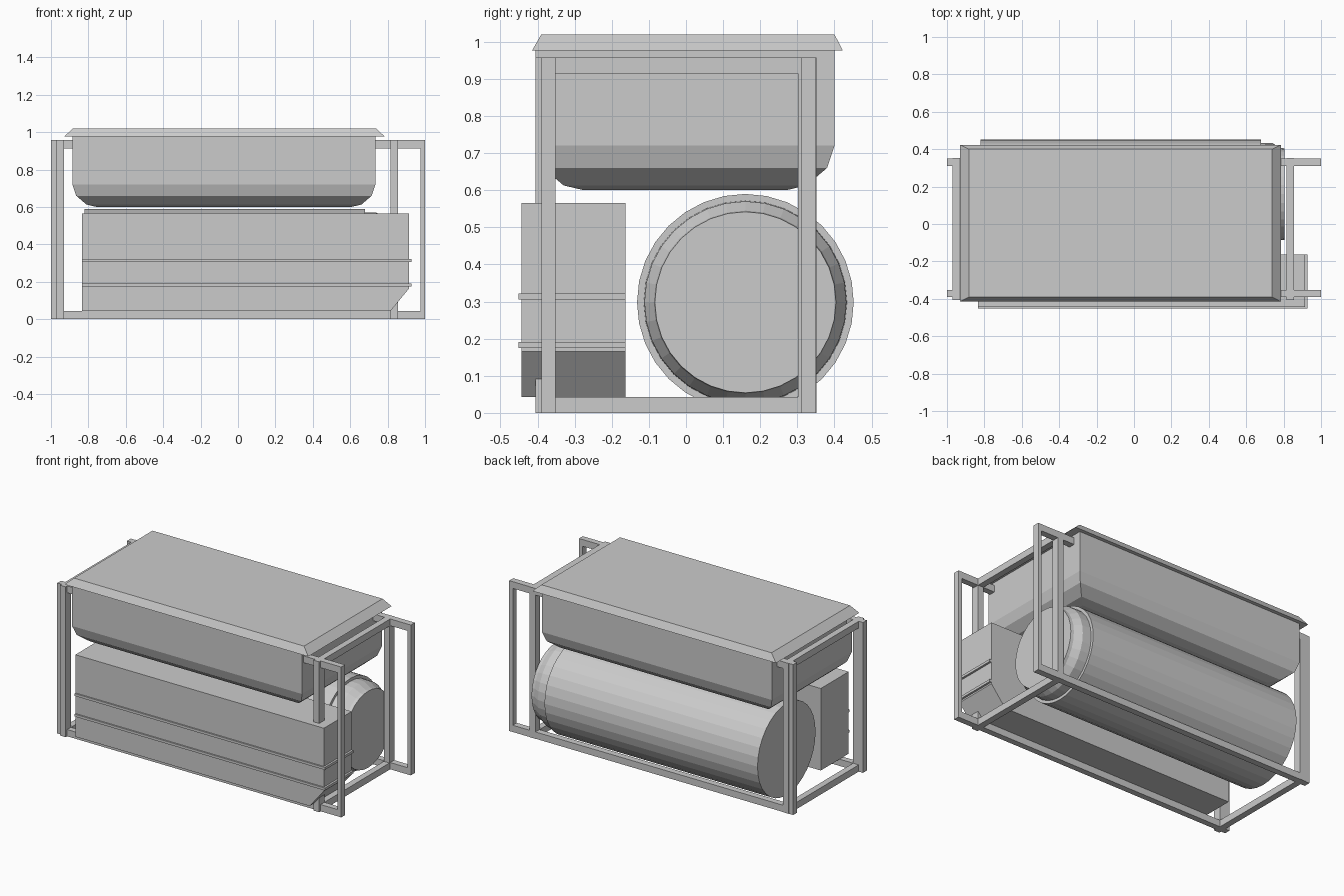
import bpy, bmesh, math

if "Cube" in bpy.data.objects:
    bpy.data.objects.remove(bpy.data.objects["Cube"])


def mesh_object(name, bm):
    bmesh.ops.recalc_face_normals(bm, faces=bm.faces)
    me = bpy.data.meshes.new(name)
    bm.to_mesh(me)
    bm.free()
    ob = bpy.data.objects.new(name, me)
    bpy.context.collection.objects.link(ob)
    return ob


def box(name, x0, x1, y0, y1, z0, z1):
    bm = bmesh.new()
    bmesh.ops.create_cube(bm, size=1)
    for v in bm.verts:
        v.co = (x1 if v.co.x > 0 else x0, y1 if v.co.y > 0 else y0, z1 if v.co.z > 0 else z0)
    return mesh_object(name, bm)


def stack(name, loops):
    """Skin a stack of closed vertex loops and cap both ends."""
    bm = bmesh.new()
    rings = [[bm.verts.new(p) for p in loop] for loop in loops]
    for a, b in zip(rings, rings[1:]):
        for i in range(len(a)):
            j = (i + 1) % len(a)
            bm.faces.new((a[i], a[j], b[j], b[i]))
    bm.faces.new(rings[0])
    bm.faces.new(rings[-1])
    return mesh_object(name, bm)


def rect(x0, x1, y0, y1, z, inset=0):
    x0, x1, y0, y1 = x0 + inset, x1 - inset, y0 + inset, y1 - inset
    return [(x0, y0, z), (x1, y0, z), (x1, y1, z), (x0, y1, z)]


# Side loops of the frame: outer posts and long rails
TOP = 0.957
BAR = 0.043
for side, y0, y1 in (("front", -0.39, -0.352), ("back", 0.31, 0.35)):
    box(side + "_bottom_rail", -1, 1, y0, y1, 0, BAR)
    box(side + "_top_rail", -1, 1, y0, y1, TOP - BAR, TOP)
    box(side + "_left_outer_post", -1, -0.97, y0, y1, 0, TOP)
    box(side + "_right_outer_post", 0.975, 1, y0, y1, 0, TOP)

# End frames: inner posts and cross rails
for end, x0, x1 in (("left", -0.97, -0.93), ("right", 0.815, 0.855)):
    box(end + "_front_inner_post", x0, x1, -0.405, -0.352, 0, TOP)
    box(end + "_back_inner_post", x0, x1, 0.302, 0.352, 0, TOP)
    box(end + "_bottom_cross_rail", x0, x1, -0.40, 0.35, 0, BAR)
    box(end + "_top_cross_rail", x0, x1, -0.40, 0.35, TOP - BAR, TOP)

# Upper tub with rounded bottom edges
tub = (-0.885, 0.735, -0.405, 0.40)
stack("tub", [rect(*tub, z, i) for z, i in
              ((0.60, 0.13), (0.613, 0.075), (0.66, 0.02), (0.72, 0), (0.976, 0))])

# Lid with sloped edges
stack("lid", [rect(-0.93, 0.785, -0.415, 0.423, 0.976),
              rect(-0.882, 0.738, -0.39, 0.40, 1.02)])

# Front case with a cut lower corner
case_profile = [(-0.835, 0.043), (0.815, 0.043), (0.915, 0.165), (0.915, 0.565), (-0.835, 0.565)]
stack("front_case", [[(x, y, z) for x, z in case_profile] for y in (-0.443, -0.163)])

# Ridges around the case
for name, z in (("lower_ridge", 0.175), ("upper_ridge", 0.306)):
    box(name, -0.835, 0.928, -0.452, -0.163, z, z + 0.016)

# Round tank with stepped end cap
SIDES = 32


def ring(x, r):
    return [(x, 0.16 + r * math.cos(2 * math.pi * i / SIDES),
             0.298 + r * math.sin(2 * math.pi * i / SIDES)) for i in range(SIDES)]


stack("tank", [ring(-0.82, 0.292), ring(0.68, 0.292)])
stack("tank_cap", [ring(x, r) for x, r in
                   ((0.67, 0.274), (0.74, 0.272), (0.785, 0.247), (0.805, 0.244), (0.805, 0.23))])
